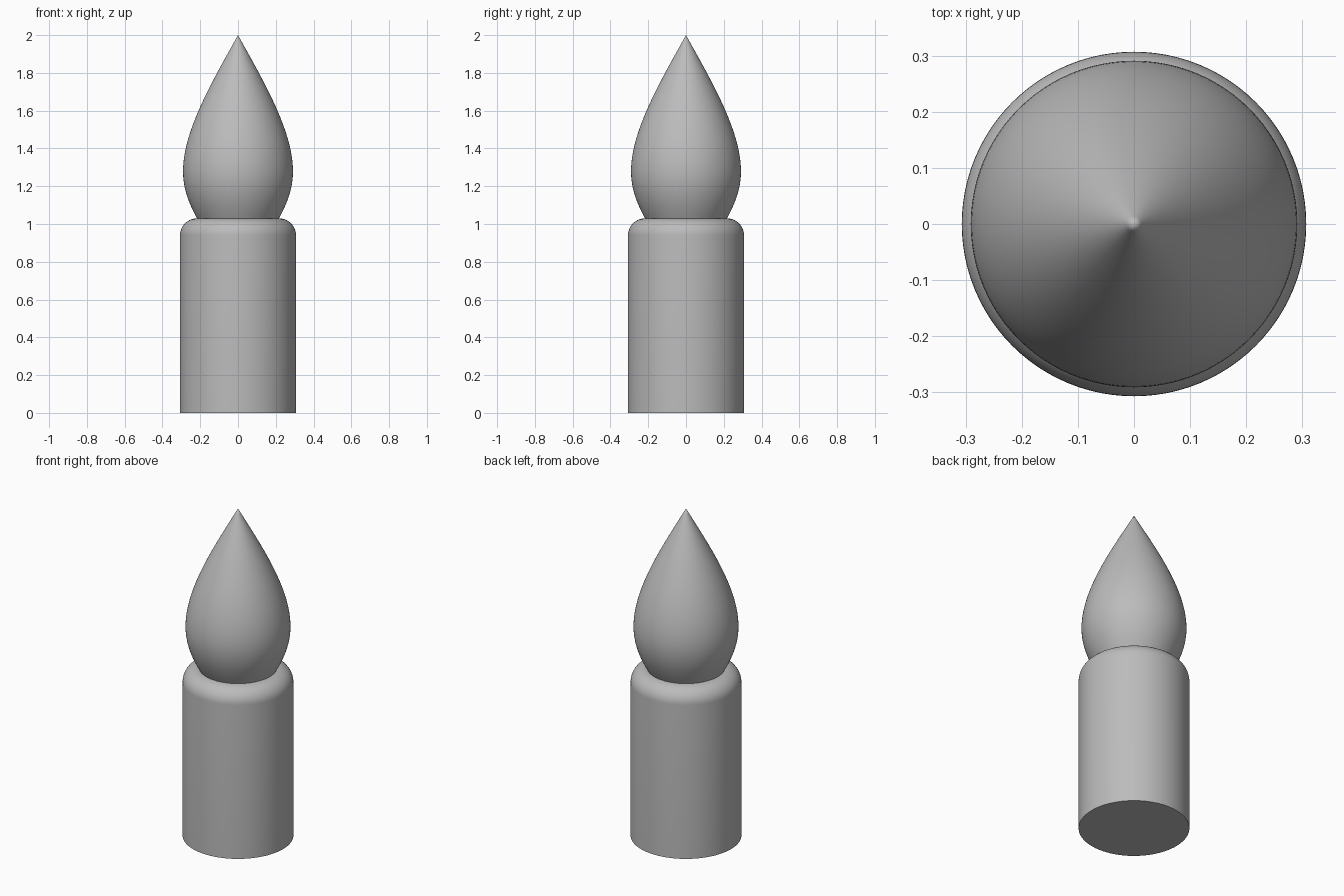
import bpy
import bmesh
import math
from mathutils import Vector
from mathutils.geometry import interpolate_bezier

cube = bpy.data.objects.get("Cube")
if cube:
    bpy.data.objects.remove(cube, do_unlink=True)

SEGMENTS = 96
RADIUS, SHOULDER, RIM, FILLET = 0.307, 0.94, 1.03, 0.09
NECK = RADIUS - FILLET

gray = bpy.data.materials.new("mid gray")
gray.use_nodes = True
gray.diffuse_color = (0.5, 0.5, 0.5, 1)
gray.node_tree.nodes["Principled BSDF"].inputs["Base Color"].default_value = (0.5, 0.5, 0.5, 1)


def bezier(points, count=20):
    """Sample one cubic curve given as (radius, height) points."""
    return interpolate_bezier(*[Vector((r, 0, z)) for r, z in points], count)


def lathe(name, profile):
    """Revolve a profile around the z axis into a smooth object."""
    bm = bmesh.new()
    verts = [bm.verts.new(p) for p in profile]
    edges = [bm.edges.new(pair) for pair in zip(verts, verts[1:])]
    bmesh.ops.spin(bm, geom=verts + edges, cent=(0, 0, 0), axis=(0, 0, 1),
                   angle=math.tau, steps=SEGMENTS)
    bmesh.ops.remove_doubles(bm, verts=bm.verts, dist=0.0001)
    bmesh.ops.recalc_face_normals(bm, faces=bm.faces)
    # Make sure the side walls face away from the axis
    side = max(bm.faces, key=lambda f: f.calc_center_median().xy.length)
    if side.normal.dot(side.calc_center_median()) < 0:
        bmesh.ops.reverse_faces(bm, faces=bm.faces)
    mesh = bpy.data.meshes.new(name)
    bm.to_mesh(mesh)
    bm.free()
    mesh.materials.append(gray)
    obj = bpy.data.objects.new(name, mesh)
    bpy.context.collection.objects.link(obj)
    bpy.ops.object.select_all(action='DESELECT')
    obj.select_set(True)
    bpy.context.view_layer.objects.active = obj
    bpy.ops.object.shade_smooth_by_angle(angle=math.radians(40))
    return obj


# Cylindrical base with a rounded shoulder, open where the tip joins it
shoulder = [Vector((NECK + FILLET * math.cos(a), 0, SHOULDER + FILLET * math.sin(a)))
            for a in (math.pi / 2 * i / 12 for i in range(13))]
lathe("base_cylinder", [Vector((0, 0, 0)), Vector((RADIUS, 0, 0))] + shoulder)

# Pointed teardrop tip: bulging lower half, then a taper to the point
bulge = bezier([(NECK, RIM), (0.255, 1.10), (0.291, 1.18), (0.291, 1.28)])
taper = bezier([(0.291, 1.28), (0.291, 1.49), (0.14, 1.75), (0, 2)], 32)
lathe("teardrop_tip", bulge + taper[1:])
